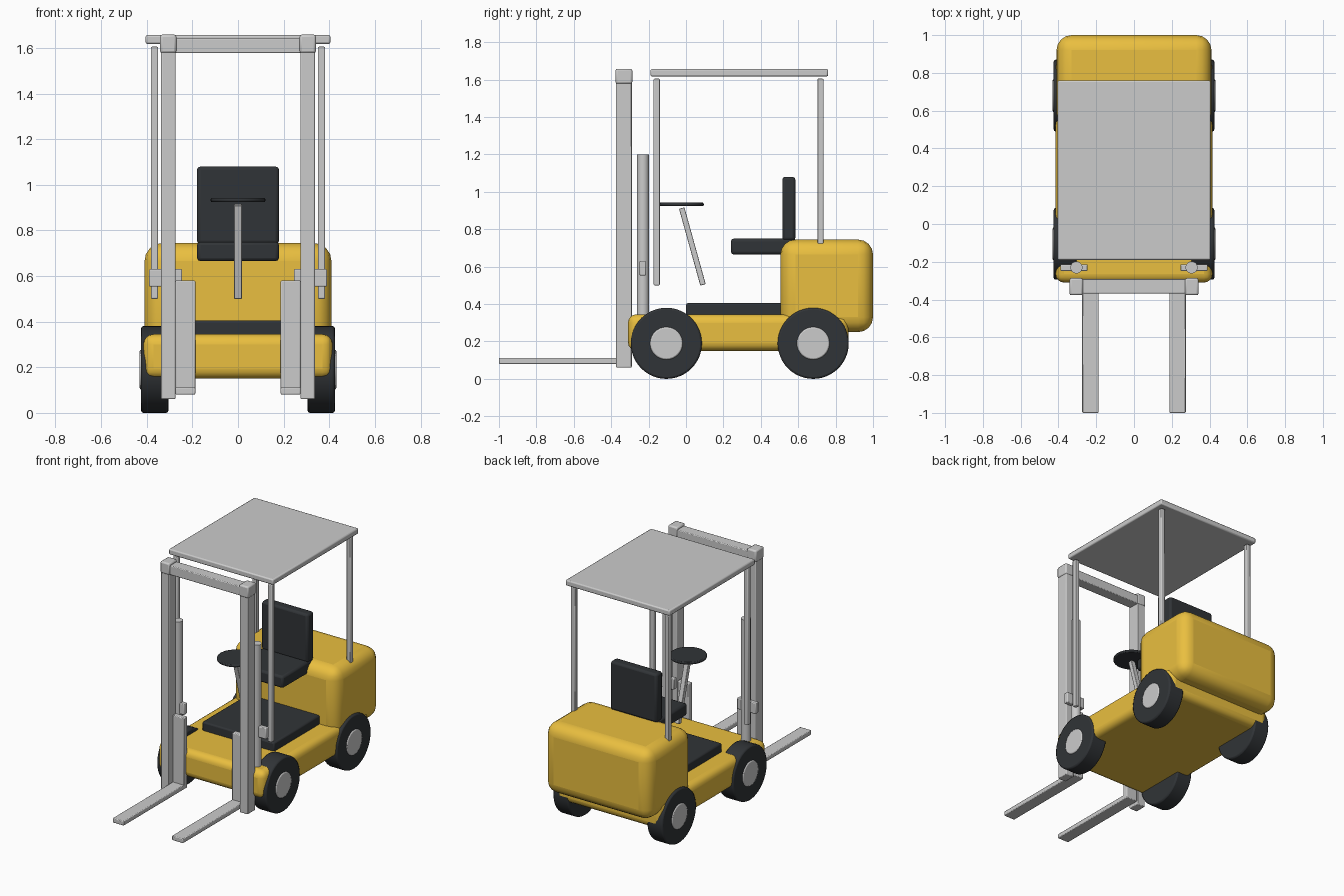
import bpy
import math
from mathutils import Vector

if "Cube" in bpy.data.objects:
    bpy.data.objects.remove(bpy.data.objects["Cube"])


def material(name, color):
    m = bpy.data.materials.new(name)
    m.diffuse_color = (*color, 1)
    m.use_nodes = True
    m.node_tree.nodes["Principled BSDF"].inputs["Base Color"].default_value = m.diffuse_color
    return m


YELLOW = material("yellow_paint", (0.82, 0.52, 0.05))
DARK = material("dark_rubber", (0.03, 0.034, 0.038))


def finish(obj, name, mat, bevel, segments):
    obj.name = name
    if mat:
        obj.data.materials.append(mat)
    if bevel:
        mod = obj.modifiers.new("bevel", 'BEVEL')
        mod.width = bevel
        mod.segments = segments
        mod.limit_method = 'ANGLE'
    bpy.ops.object.shade_smooth_by_angle(angle=math.radians(35))
    return obj


def box(name, x, y, z, mat=None, bevel=0.005, segments=2):
    """Bevelled box from (min, max) ranges."""
    bpy.ops.mesh.primitive_cube_add(size=1)
    obj = bpy.context.object
    lo, hi = Vector((x[0], y[0], z[0])), Vector((x[1], y[1], z[1]))
    for v in obj.data.vertices:
        v.co = (lo + hi) / 2 + v.co * Vector(hi - lo)
    return finish(obj, name, mat, bevel, segments)


def rod(name, a, b, radius, mat=None, sides=32, bevel=0.0, segments=2):
    """Cylinder running from point a to point b."""
    a, b = Vector(a), Vector(b)
    bpy.ops.mesh.primitive_cylinder_add(vertices=sides, radius=radius, depth=(b - a).length,
                                        location=(a + b) / 2)
    obj = bpy.context.object
    obj.rotation_euler = (b - a).to_track_quat('Z', 'Y').to_euler()
    return finish(obj, name, mat, bevel, segments)


# Vector * Vector is a dot product, so boxes scale component by component
def box(name, x, y, z, mat=None, bevel=0.005, segments=2):
    bpy.ops.mesh.primitive_cube_add(size=1)
    obj = bpy.context.object
    ranges = (x, y, z)
    for v in obj.data.vertices:
        v.co = [(r[0] + r[1]) / 2 + c * (r[1] - r[0]) for r, c in zip(ranges, v.co)]
    return finish(obj, name, mat, bevel, segments)


# Body
box("chassis", (-0.415, 0.415), (-0.31, 0.87), (0.15, 0.345), YELLOW, 0.045, 4)
box("counterweight", (-0.41, 0.41), (0.505, 1.0), (0.25, 0.745), YELLOW, 0.08, 4)
box("floor_mat", (-0.28, 0.28), (0.0, 0.52), (0.33, 0.405), DARK, 0.01)

# Seat
box("seat_cushion", (-0.18, 0.18), (0.24, 0.585), (0.665, 0.75), DARK, 0.015)
box("seat_back", (-0.18, 0.18), (0.515, 0.585), (0.74, 1.08), DARK, 0.015)

# Steering
rod("steering_wheel", (0, -0.025, 0.924), (0, -0.025, 0.942), 0.12, DARK, 32, 0.006)
column = box("steering_column", (-0.017, 0.017), (-0.015, 0.015), (-0.213, 0.213), None, 0.003)
column.location = (0, 0.034, 0.708)
column.rotation_euler.x = math.atan2(0.115, 0.415)

# Overhead guard and mast crossbar
box("roof", (-0.405, 0.405), (-0.19, 0.76), (1.617, 1.656), None, 0.008)
box("mast_crossbar", (-0.3, 0.3), (-0.368, -0.29), (1.577, 1.642))

for side, s in (("left", -1), ("right", 1)):
    def span(a, b):
        return tuple(sorted((s * a, s * b)))

    # Guard posts
    box(f"{side}_front_post", span(0.35, 0.382), (-0.173, -0.14), (0.5, 1.605))
    box(f"{side}_rear_post", span(0.35, 0.382), (0.702, 0.735), (0.7, 1.605))

    # Mast
    box(f"{side}_mast_rail", span(0.274, 0.337), (-0.374, -0.29), (0.06, 1.6))
    box(f"{side}_mast_cap", span(0.27, 0.342), (-0.377, -0.287), (1.577, 1.658), None, 0.01)
    rod(f"{side}_lift_cylinder", (s * 0.305, -0.23, 0.3), (s * 0.305, -0.23, 1.2), 0.032)
    box(f"{side}_lift_bracket", span(0.245, 0.39), (-0.248, -0.214), (0.553, 0.63))

    # Forks
    box(f"{side}_fork_upright", span(0.187, 0.274), (-0.335, -0.295), (0.08, 0.58))
    box(f"{side}_fork_tine", span(0.187, 0.274), (-1.0, -0.3), (0.08, 0.112))

    # Wheels
    for end, y in (("front", -0.105), ("rear", 0.68)):
        rod(f"{end}_{side}_tyre", (s * 0.305, y, 0.19), (s * 0.425, y, 0.19), 0.19, DARK, 48, 0.01)
        rod(f"{end}_{side}_hub", (s * 0.35, y, 0.19), (s * 0.431, y, 0.19), 0.088, None, 32, 0.008)
